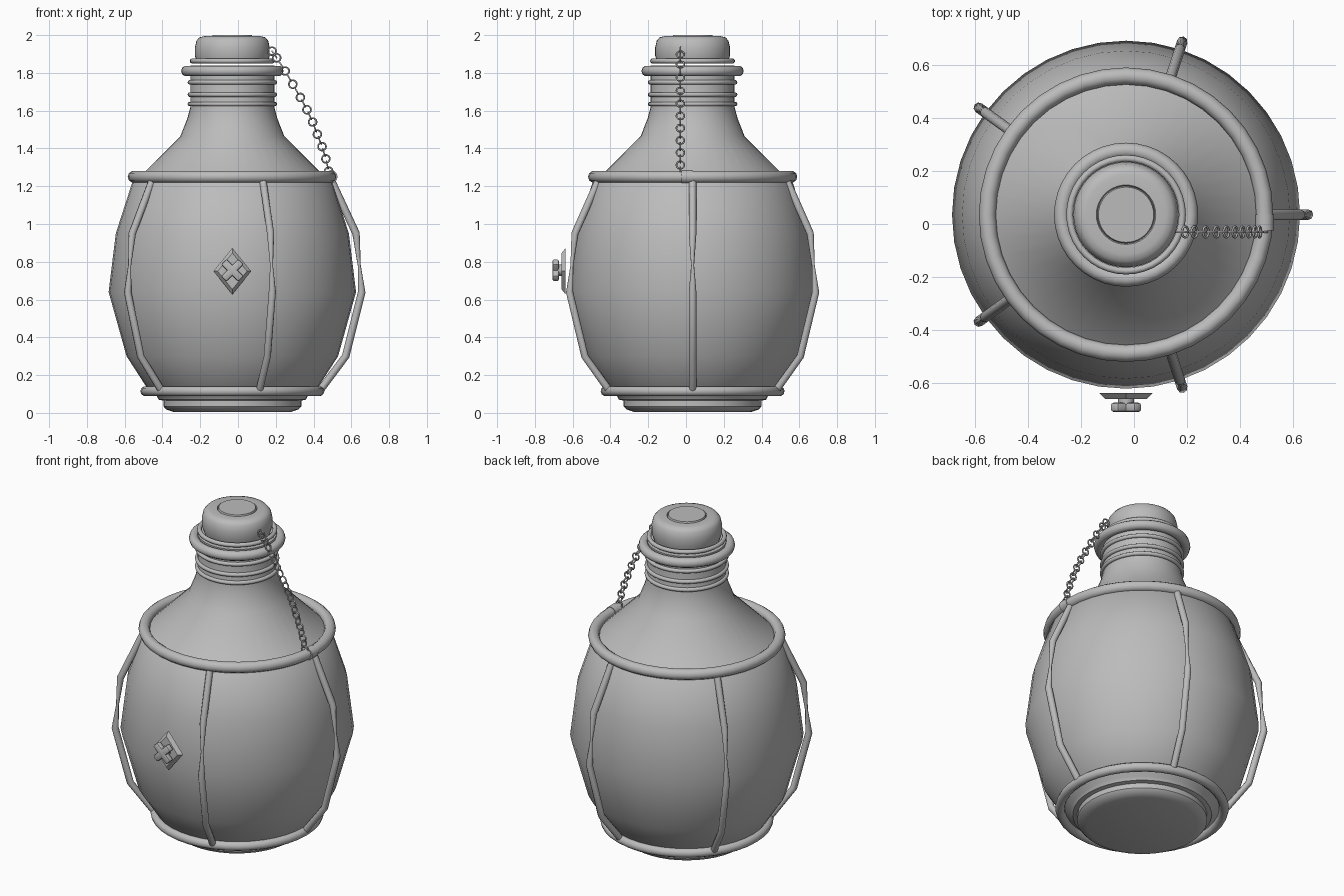
import bpy, bmesh, math
from mathutils import Vector, Matrix

cube = bpy.data.objects.get("Cube")
if cube:
    bpy.data.objects.remove(cube, do_unlink=True)

CX, CY = -0.03, 0.035   # axis of the flask

grey = bpy.data.materials.new("plain grey")
grey.use_nodes = True
grey.diffuse_color = (0.5, 0.5, 0.5, 1)
grey.node_tree.nodes["Principled BSDF"].inputs["Base Color"].default_value = (0.5, 0.5, 0.5, 1)


def finish(name, bm, angle=40):
    """Turn a bmesh into a smooth shaded object."""
    bmesh.ops.recalc_face_normals(bm, faces=bm.faces)
    mesh = bpy.data.meshes.new(name)
    bm.to_mesh(mesh)
    bm.free()
    mesh.materials.append(grey)
    ob = bpy.data.objects.new(name, mesh)
    bpy.context.collection.objects.link(ob)
    bpy.ops.object.select_all(action='DESELECT')
    bpy.context.view_layer.objects.active = ob
    ob.select_set(True)
    bpy.ops.object.shade_smooth_by_angle(angle=math.radians(angle))
    return ob


def lathe(name, profile, steps=40, angle=40):
    """Spin (radius, height) points around the flask axis."""
    bm = bmesh.new()
    verts = [bm.verts.new((CX + r, CY, z)) for r, z in profile]
    edges = [bm.edges.new(pair) for pair in zip(verts, verts[1:])]
    bmesh.ops.spin(bm, geom=verts + edges, cent=(CX, CY, 0), axis=(0, 0, 1),
                   angle=math.tau, steps=steps)
    bmesh.ops.remove_doubles(bm, verts=bm.verts, dist=0.0001)
    return finish(name, bm, angle)


def hoop(name, radius, z, thick, steps=40):
    ring = [(radius + thick * math.cos(a), z + thick * math.sin(a))
            for a in [math.tau * i / 10 for i in range(11)]]
    return lathe(name, ring, steps, 60)


def tube(name, points, radii, sides=8):
    """Sweep a round section along points that lie in one vertical plane."""
    bm = bmesh.new()
    rows = []
    for i, p in enumerate(points):
        t = (points[min(i + 1, len(points) - 1)] - points[max(i - 1, 0)]).normalized()
        side = Vector((-p.y, p.x, 0)).normalized()
        up = side.cross(t)
        rows.append([bm.verts.new(p + radii[i] * (math.cos(a) * side + math.sin(a) * up))
                     for a in [math.tau * k / sides for k in range(sides)]])
    for low, high in zip(rows, rows[1:]):
        for k in range(sides):
            n = (k + 1) % sides
            bm.faces.new((low[k], low[n], high[n], high[k]))
    bm.faces.new(rows[0])
    bm.faces.new(rows[-1])
    ob = finish(name, bm, 50)
    ob.location = (CX, CY, 0)
    return ob


# Flask body with foot, shoulder and neck
lathe("body", [(0, 0.005), (0.31, 0.005), (0.35, 0.018), (0.365, 0.035), (0.365, 0.065),
               (0.39, 0.07), (0.40, 0.09), (0.45, 0.13), (0.56, 0.3), (0.655, 0.64),
               (0.617, 0.95), (0.53, 1.22), (0.49, 1.25), (0.275, 1.465),
               (0.238, 1.56), (0.222, 1.62), (0.222, 1.84), (0, 1.84)])

# Cap with a raised disc on top
lathe("cap", [(0, 1.85), (0.185, 1.85), (0.198, 1.89), (0.198, 1.935), (0.19, 1.97),
              (0.175, 1.988), (0.15, 1.994), (0.112, 1.994), (0.108, 1.986),
              (0.104, 2.0), (0, 2.0)])

# Hoops and neck threads
hoop("lower_hoop", 0.46, 0.115, 0.027)
hoop("upper_hoop", 0.522, 1.25, 0.032)
hoop("neck_collar", 0.242, 1.81, 0.029)
hoop("cap_rim", 0.212, 1.863, 0.013)
for i, z in enumerate((1.635, 1.685, 1.75)):
    hoop(f"neck_thread_{i + 1}", 0.225, z, 0.012)

# Five cage wires, each pinched at a twist near the middle
wire = [(0.515, 1.25), (0.655, 0.95), (0.672, 0.78), (0.685, 0.64), (0.6, 0.3), (0.465, 0.12)]
for i in range(5):
    a = math.tau * i / 5
    tube(f"cage_wire_{i + 1}",
         [Vector((r * math.cos(a), r * math.sin(a), z)) for r, z in wire],
         [0.02, 0.02, 0.008, 0.02, 0.02, 0.02])

# Sleeve where the chain meets the upper hoop
bm = bmesh.new()
bmesh.ops.create_cone(bm, cap_ends=True, segments=12, radius1=0.035, radius2=0.035, depth=0.06,
                      matrix=Matrix.Translation((CX + 0.522, CY - 0.03, 1.25))
                      @ Matrix.Rotation(math.pi / 2, 4, 'X'))
finish("chain_sleeve", bm)

# Chain of alternating round links
path = [Vector((x, -0.03, z)) for x, z in (
    (0.18, 1.915), (0.205, 1.88), (0.25, 1.81), (0.29, 1.74), (0.33, 1.67), (0.365, 1.605),
    (0.395, 1.54), (0.42, 1.475), (0.445, 1.41), (0.465, 1.345), (0.48, 1.28))]
spots = []
for p, q in zip(path, path[1:]):
    spots += [(p + q) / 2, q]
spots.insert(0, path[0])
for i, p in enumerate(spots):
    t = (spots[min(i + 1, len(spots) - 1)] - spots[max(i - 1, 0)]).normalized()
    y = Vector((0, 1, 0))
    normal = t.cross(y) if i % 2 else y
    bpy.ops.mesh.primitive_torus_add(major_segments=14, minor_segments=6, major_radius=0.021,
                                     minor_radius=0.0045, location=p,
                                     rotation=normal.to_track_quat('Z', 'Y').to_euler())
    link = bpy.context.object
    link.name = f"chain_link_{i + 1}"
    link.data.materials.append(grey)
    bpy.ops.object.shade_smooth()

# Diamond plate on the front, chamfered towards its outer face
bm = bmesh.new()
bmesh.ops.create_cone(bm, cap_ends=True, segments=4, radius1=0.1, radius2=0.078, depth=0.022)
bmesh.ops.scale(bm, vec=(1, 1.23, 1), verts=bm.verts)
bmesh.ops.rotate(bm, cent=(0, 0, 0), matrix=Matrix.Rotation(math.pi / 2, 3, 'X'), verts=bm.verts)
bmesh.ops.translate(bm, vec=(CX, -0.648, 0.75), verts=bm.verts)
finish("diamond_plate", bm, 20)

# Diagonal cross knob on a short stem
bm = bmesh.new()
for turn in (math.pi / 4, -math.pi / 4):
    bmesh.ops.create_cube(bm, size=1, matrix=Matrix.Translation((CX, -0.69, 0.755))
                          @ Matrix.Rotation(turn, 4, 'Y') @ Matrix.Diagonal((0.13, 0.035, 0.042, 1)))
bmesh.ops.bevel(bm, geom=bm.edges[:], offset=0.01, segments=2, affect='EDGES', profile=0.5)
bmesh.ops.create_cone(bm, cap_ends=True, segments=12, radius1=0.03, radius2=0.03, depth=0.03,
                      matrix=Matrix.Translation((CX, -0.668, 0.755))
                      @ Matrix.Rotation(math.pi / 2, 4, 'X'))
finish("cross_knob", bm)
